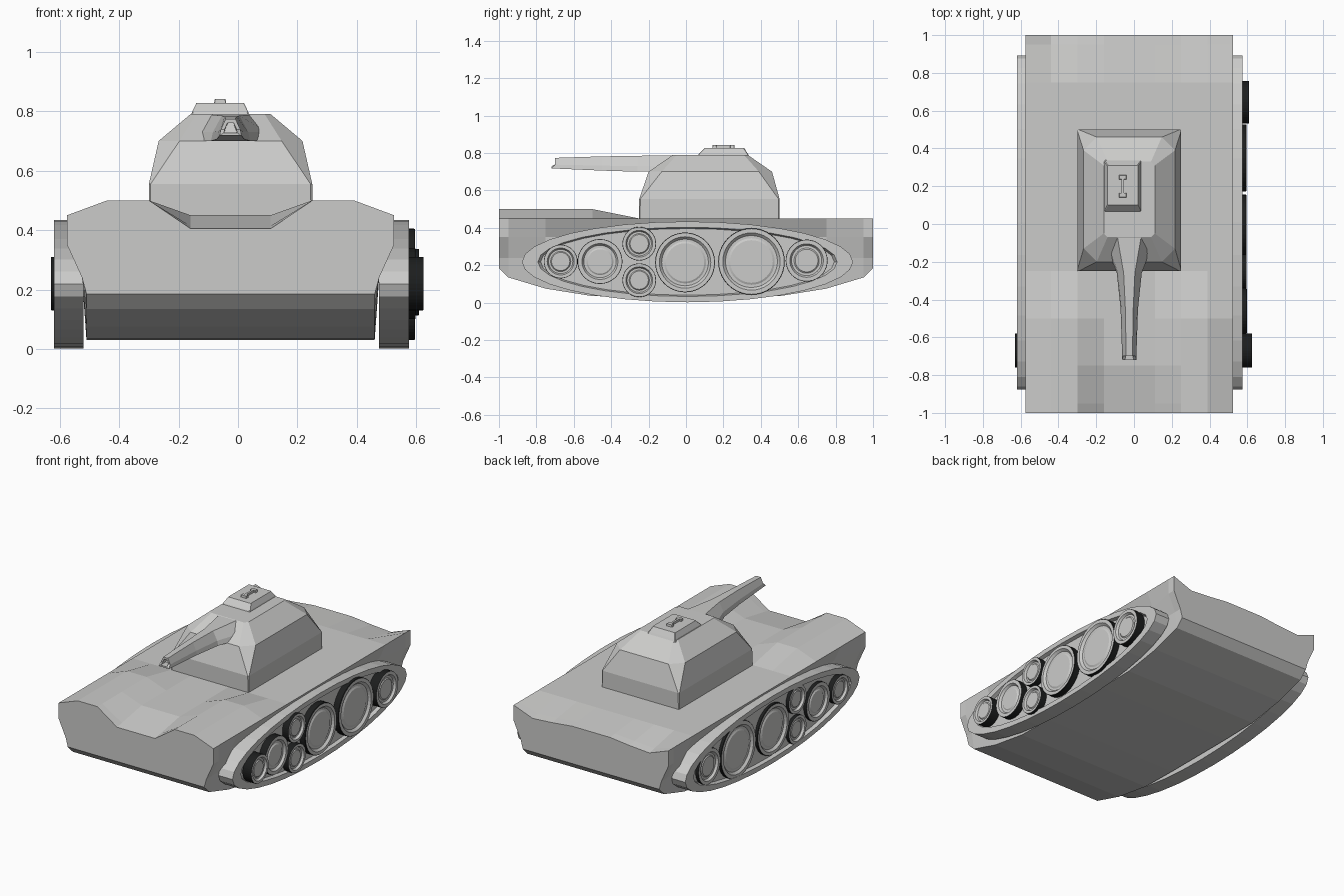
import bpy, bmesh, math

if "Cube" in bpy.data.objects:
    bpy.data.objects.remove(bpy.data.objects["Cube"])

CX = -0.025  # hull and turret centre line


def material(name, rgb):
    m = bpy.data.materials.new(name)
    m.diffuse_color = (*rgb, 1)
    m.use_nodes = True
    m.node_tree.nodes["Principled BSDF"].inputs["Base Color"].default_value = m.diffuse_color
    return m


paint = material("light_grey", (0.6, 0.6, 0.59))
rubber = material("black_rubber", (0.012, 0.013, 0.013))


def finish(bm, name, mats):
    bmesh.ops.recalc_face_normals(bm, faces=bm.faces)
    me = bpy.data.meshes.new(name)
    bm.to_mesh(me)
    bm.free()
    for m in mats:
        me.materials.append(m)
    ob = bpy.data.objects.new(name, me)
    bpy.context.collection.objects.link(ob)
    return ob


def loft(name, rings, mats=(paint,), dark_bands=()):
    """Skin a list of equal-length closed rings and cap both ends."""
    bm = bmesh.new()
    vs = [[bm.verts.new(p) for p in r] for r in rings]
    n = len(vs[0])
    for k, (a, b) in enumerate(zip(vs, vs[1:])):
        for i in range(n):
            j = (i + 1) % n
            f = bm.faces.new((a[i], a[j], b[j], b[i]))
            f.material_index = 1 if k in dark_bands else 0
    bm.faces.new(vs[0])
    bm.faces.new(vs[-1])
    return finish(bm, name, mats)


# Hull: sections along y, each as (y, four deck heights edge to middle, bottom z)
sections = [
    (-1.0, (.45, .50, .50, .405), .185),
    (-.95, (.45, .50, .50, .414), .135),
    (-.75, (.45, .50, .50, .45), .075),
    (-.50, (.45, .50, .50, .45), .035),
    (-.25, (.45, .45, .45, .45), .03),
    (.25, (.45, .45, .45, .45), .03),
    (.50, (.45, .45, .45, .45), .035),
    (.75, (.45, .45, .45, .45), .075),
    (.95, (.45, .41, .42, .43), .135),
    (1.0, (.45, .40, .41, .425), .185),
]
hull = []
for y, deck, zb in sections:
    side = .55 if abs(y) > .9 else .505
    half = list(zip((.55, .415, .275, .135), deck))
    half = [(.485, zb), (.50, max(.24, zb + .03)), (side, .35)] + half
    ring = [(CX - x, y, z) for x, z in half]
    ring += [(CX + x, y, z) for x, z in reversed(half)]
    hull.append(ring)
loft("hull", hull)


def rect_ring(cx, hx, y0, y1, z, c):
    """Rectangle with chamfered corners at height z."""
    x0, x1 = cx - hx, cx + hx
    return [(x0 + c, y0, z), (x1 - c, y0, z), (x1, y0 + c, z), (x1, y1 - c, z),
            (x1 - c, y1, z), (x0 + c, y1, z), (x0, y1 - c, z), (x0, y0 + c, z)]


# Turret
loft("turret", [
    rect_ring(CX, .275, -.25, .50, .43, .004),
    rect_ring(CX, .275, -.25, .50, .555, .006),
    rect_ring(CX, .242, -.20, .46, .70, .07),
    rect_ring(CX, .135, -.07, .33, .79, .02),
])

# Commander cupola and its hatch handle
loft("cupola", [
    rect_ring(-.06, .10, .06, .34, .78, .004),
    rect_ring(-.06, .095, .07, .33, .797, .004),
    rect_ring(-.06, .08, .10, .31, .828, .004),
])
for name, hx, y0, y1 in (("hatch_bar", .008, .15, .25),
                         ("hatch_end_front", .022, .14, .165),
                         ("hatch_end_rear", .022, .235, .26)):
    loft(name, [rect_ring(-.06, hx, y0, y1, .82, .002),
                rect_ring(-.06, hx * .8, y0 + .002, y1 - .002, .842, .002)])

# Gun with flared root: y, half width, bottom z, top z
gun = []
for y, hw, z0, z1 in ((.0, .15, .70, .789), (-.08, .135, .70, .788),
                      (-.26, .066, .70, .785), (-.45, .046, .706, .782),
                      (-.69, .037, .718, .774)):
    c = hw * .45
    zm = z0 + (z1 - z0) * .35
    gun.append([(CX - hw, y, z0), (CX + hw, y, z0), (CX + hw * .9, y, zm),
                (CX + c, y, z1), (CX - c, y, z1), (CX - hw * .9, y, zm)])
# slanted muzzle, sunk bore
tip = [(x, y - (.03 if z < .73 else .01), z) for x, y, z in gun.pop()]
gun.append(tip)
for s, d in ((.6, 0), (.55, .05)):
    gun.append([(CX + (x - CX) * s, y + d, .742 + (z - .742) * s) for x, y, z in tip])
loft("gun", gun)


# Lens-shaped tracks with a recessed side panel
def ellipse(x, a, b, n=32):
    return [(x, .008 + a * math.cos(2 * math.pi * i / n),
             .218 + b * math.sin(2 * math.pi * i / n)) for i in range(n)]


def track(name, inner, outer):
    s = 1 if outer > inner else -1
    loft(name, [ellipse(inner, .885, .216), ellipse(outer, .885, .216),
                ellipse(outer, .80, .185), ellipse(outer - s * .022, .785, .178)])


track("right_track", .475, .575)
track("left_track", -.52, -.62)


# Road wheels: lathed discs with black tread, rim and groove
def wheel(name, y, z, r, face, s, n=40):
    k1, k2, k3 = (.86, .78, .70) if r > .15 else (.80, .72, .60)
    prof = [(1, -.06), (1, -.003), (.985, 0), (k1, 0), (k2, -.014), (k3, -.014)]
    prof.append((k3 - .06, -.009))
    rings = [[(face + s * d, y + r * k * math.cos(2 * math.pi * i / n),
               z + r * k * math.sin(2 * math.pi * i / n)) for i in range(n)]
             for k, d in prof]
    loft(name, rings, (paint, rubber), (0, 1))


# y, z, radius, right face x, left face x
wheels = [
    (-.67, .22, .09, .625, -.63),
    (-.46, .22, .12, .597, -.619),
    (-.25, .315, .09, .595, -.619),
    (-.25, .12, .09, .595, -.619),
    (-.005, .215, .16, .595, -.619),
    (.35, .22, .178, .595, -.619),
    (.645, .225, .112, .61, -.619),
]
for i, (y, z, r, xr, xl) in enumerate(wheels):
    wheel(f"right_wheel_{i + 1}", y, z, r, xr, 1)
    wheel(f"left_wheel_{i + 1}", y, z, r, xl, -1)
